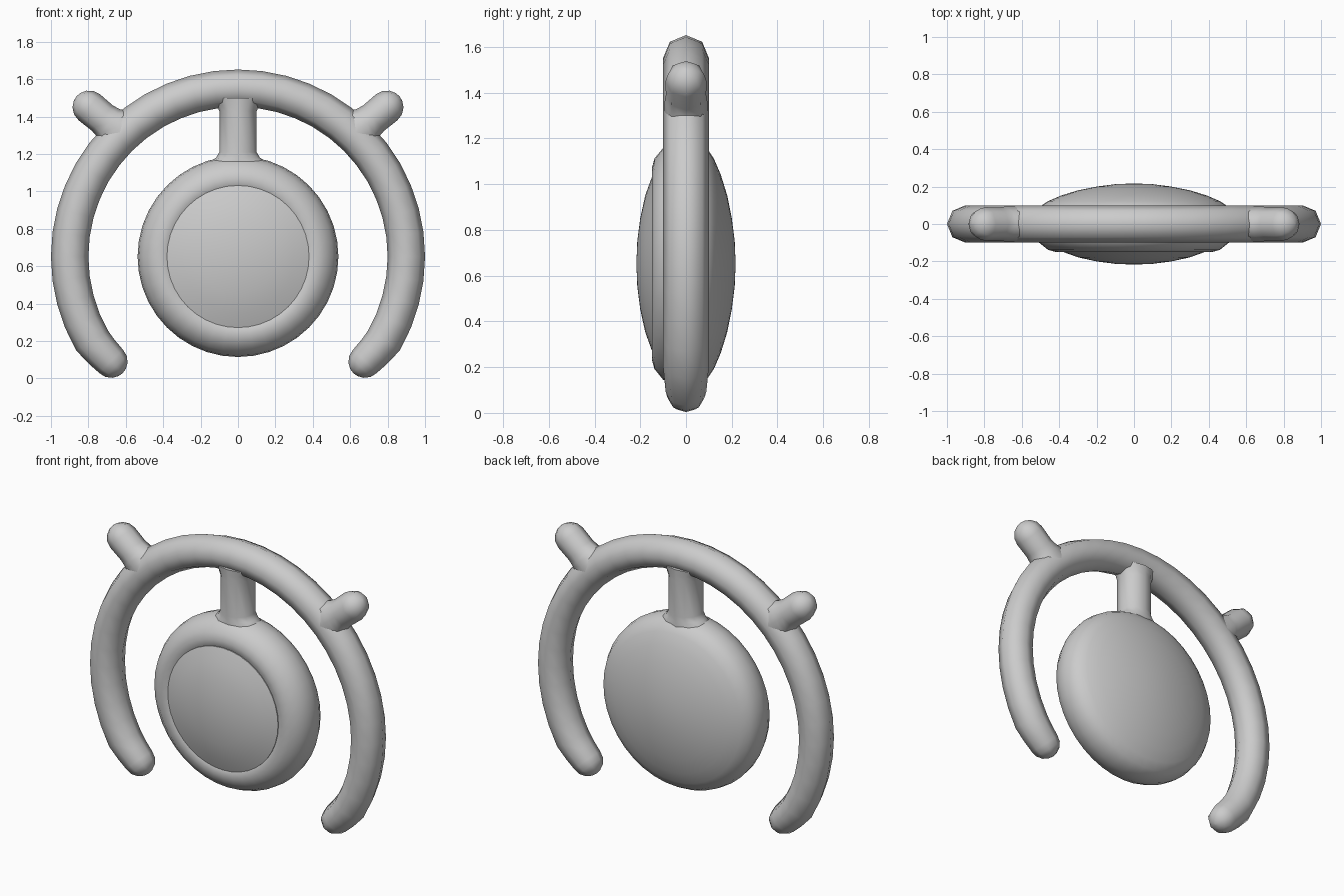
import bpy, bmesh, math
from mathutils import Vector

if "Cube" in bpy.data.objects:
    bpy.data.objects.remove(bpy.data.objects["Cube"])

CZ = 0.652  # height of the common centre

grey = bpy.data.materials.new("plain grey")
grey.diffuse_color = (0.6, 0.6, 0.6, 1)
grey.use_nodes = True
grey.node_tree.nodes["Principled BSDF"].inputs["Base Color"].default_value = grey.diffuse_color


def finish(name, bm, angle=50):
    bmesh.ops.remove_doubles(bm, verts=bm.verts, dist=1e-5)
    bmesh.ops.recalc_face_normals(bm, faces=bm.faces)
    me = bpy.data.meshes.new(name)
    bm.to_mesh(me)
    bm.free()
    me.materials.append(grey)
    ob = bpy.data.objects.new(name, me)
    bpy.context.collection.objects.link(ob)
    bpy.ops.object.select_all(action='DESELECT')
    ob.select_set(True)
    bpy.context.view_layer.objects.active = ob
    bpy.ops.object.shade_smooth_by_angle(angle=math.radians(angle))
    return ob


def tube(name, path, sides=8):
    """Skin a path of (x, z, in-plane radius, depth radius)."""
    bm = bmesh.new()
    rings = []
    n = len(path)
    for i, (x, z, ra, rb) in enumerate(path):
        a, b = path[max(i - 1, 0)], path[min(i + 1, n - 1)]
        t = Vector((b[0] - a[0], 0, b[1] - a[1])).normalized()
        side = Vector((-t.z, 0, t.x))
        rings.append([bm.verts.new(Vector((x, 0, z)) + side * ra * math.cos(k * math.tau / sides)
                      + Vector((0, rb * math.sin(k * math.tau / sides), 0))) for k in range(sides)])
    for r, s in zip(rings, rings[1:]):
        for k in range(sides):
            j = (k + 1) % sides
            bm.faces.new((r[k], r[j], s[j], s[k]))
    bm.faces.new(rings[0])
    bm.faces.new(rings[-1])
    return finish(name, bm, 80)


def dome(end, before, r):
    """Path points that close a tube with a round end."""
    d = Vector((end[0] - before[0], end[1] - before[1])).normalized()
    out = []
    for deg in (25, 50, 72, 88):
        a = math.radians(deg)
        p = Vector(end[:2]) + d * r * math.sin(a)
        out.append((p.x, p.y, r * math.cos(a), r * math.cos(a)))
    return out


def lathe(name, profile, steps=40):
    """Spin an (r, y) profile about the front-to-back axis."""
    bm = bmesh.new()
    vs = [bm.verts.new((r, y, CZ)) for r, y in profile]
    es = [bm.edges.new(p) for p in zip(vs, vs[1:])]
    bmesh.ops.spin(bm, geom=vs + es, cent=(0, 0, CZ), axis=(0, 1, 0),
                   angle=math.tau, steps=steps, use_duplicate=False)
    return finish(name, bm)


# open ring, drawn in slightly and narrowed at both ends
def ring_point(deg, rad, r):
    a = math.radians(deg)
    return (rad * math.cos(a), CZ + rad * math.sin(a), r, r)


arc = [ring_point(-39.5, 0.88, 0.089), ring_point(-35, 0.889, 0.094)]
arc += [ring_point(-30 + 7.5 * i, 0.9, 0.1) for i in range(33)]
arc += [ring_point(215, 0.889, 0.094), ring_point(219.5, 0.88, 0.089)]
tube("open_ring", dome(arc[0], arc[1], 0.089)[::-1] + arc + dome(arc[-1], arc[-2], 0.089))

# two knobs on the ring, flared where they join
for s, label in ((-1, "left"), (1, "right")):
    knob = [(s * x, z, r, min(r, 0.093)) for x, z, r in
            ((0.61, 1.298, 0.145), (0.66, 1.339, 0.122), (0.69, 1.364, 0.096),
             (0.725, 1.392, 0.088), (0.795, 1.45, 0.09))]
    tube(label + "_knob", knob + dome(knob[-1], knob[-2], 0.09))

# stem between disc and ring, flared sideways at both ends
tube("stem", [(0, 1.08, 0.19, 0.1), (0, 1.16, 0.15, 0.1), (0, 1.18, 0.118, 0.1),
              (0, 1.21, 0.1, 0.1), (0, 1.43, 0.1, 0.1), (0, 1.465, 0.115, 0.1),
              (0, 1.5, 0.14, 0.1)], 12)

# disc body with a rounded front rim and a domed back
lathe("disc_body", [(0, 0.217), (0.1, 0.213), (0.2, 0.2), (0.3, 0.18), (0.39, 0.152),
                    (0.46, 0.122), (0.505, 0.092), (0.528, 0.05), (0.537, 0),
                    (0.53, -0.05), (0.507, -0.1), (0.46, -0.138), (0.42, -0.149),
                    (0.38, -0.144), (0.35, -0.12)])

# domed front lens set into the rim
lathe("front_lens", [(0.38, -0.13), (0.38, -0.149), (0.3, -0.178), (0.2, -0.2),
                     (0.1, -0.213), (0, -0.217)])
